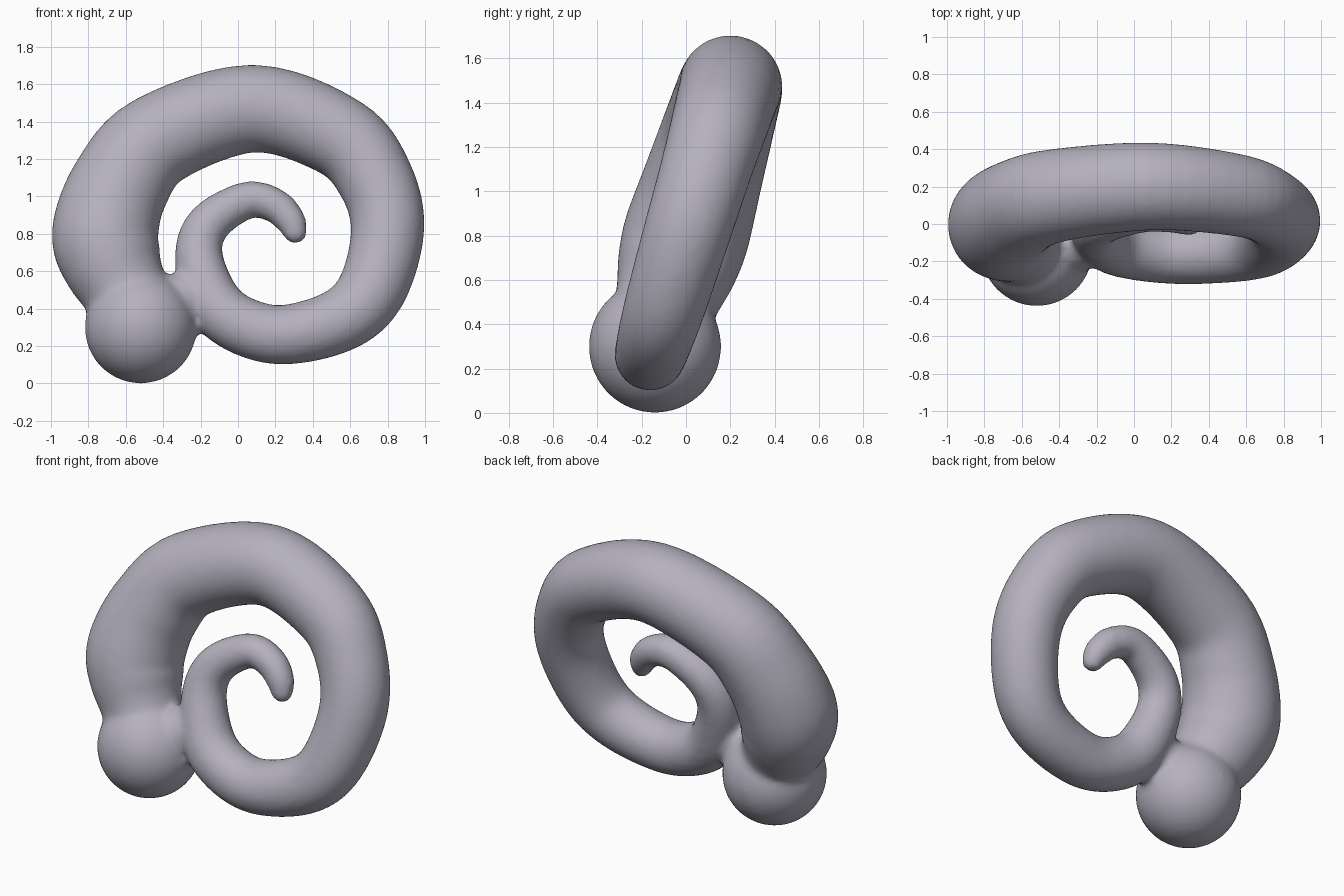
import bpy, bmesh, math
from mathutils import Vector, Matrix

cube = bpy.data.objects.get("Cube")
if cube:
    bpy.data.objects.remove(cube)

# Spiral path: x, z, tube radius, from the head end to the tail tip
PATH = [(-.52, .36, .22), (-.61, .51, .235), (-.675, .65, .27), (-.71, .81, .285),
        (-.63, 1.06, .267), (-.43, 1.30, .25), (.08, 1.47, .235), (.54, 1.32, .22),
        (.73, 1.1, .206), (.80, .83, .197), (.72, .51, .185), (.55, .34, .172),
        (.24, .26, .16), (.0, .32, .155), (-.14, .45, .15), (-.21, .69, .128),
        (-.15, .86, .116), (.05, .98, .1), (.2, .95, .092), (.28, .87, .082),
        (.305, .81, .066)]
SIDES, STEPS = 32, 6


def leaning(x, z):
    """Point on the leaning plane that holds the spiral."""
    return Vector((x, .3 * z - .24, z))


def spline(a, b, c, d, t):
    return b + (c - a) * (t / 2) + (a * 2 - b * 5 + c * 4 - d) * (t * t / 2) \
        + (b * 3 - a - c * 3 + d) * (t ** 3 / 2)


# Smoothed centre line, with the radius carried as a fourth component
keys = [Vector((*leaning(x, z), r)) for x, z, r in PATH]
keys = [keys[0] * 2 - keys[1]] + keys + [keys[-1] * 2 - keys[-2]]
line = [spline(*keys[i:i + 4], s / STEPS) for i in range(len(keys) - 3) for s in range(STEPS)]
line.append(keys[-2])

# Tapering tube
bm = bmesh.new()
normal = Vector((0, 1, -.3)).normalized()
rings = []
for i, p in enumerate(line):
    tangent = (line[min(i + 1, len(line) - 1)] - line[max(i - 1, 0)]).xyz.normalized()
    side = normal.cross(tangent).normalized()
    angles = [math.tau * k / SIDES for k in range(SIDES)]
    rings.append([bm.verts.new(p.xyz + p.w * (side * math.cos(a) + normal * math.sin(a)))
                  for a in angles])
for low, high in zip(rings, rings[1:]):
    for k in range(SIDES):
        n = (k + 1) % SIDES
        bm.faces.new((low[k], low[n], high[n], high[k]))
bm.faces.new(rings[0])
bm.faces.new(rings[-1])


def blob(centre, radius, scale=(1, 1, 1)):
    place = Matrix.Translation(centre) @ Matrix.Diagonal((*scale, 1))
    bmesh.ops.create_uvsphere(bm, u_segments=32, v_segments=20, radius=radius, matrix=place)


# Round head, the bridge to the inner coil, and the blunt tail tip
blob((-.52, -.14, .3), .3)
blob((-.31, -.12, .43), .16, (1, .85, 1))
blob(leaning(.305, .81), .064)
bmesh.ops.recalc_face_normals(bm, faces=bm.faces)

mesh = bpy.data.meshes.new("spiral_body")
bm.to_mesh(mesh)
bm.free()
body = bpy.data.objects.new("spiral_body", mesh)
bpy.context.collection.objects.link(body)

# Fuse the parts and soften the creases
remesh = body.modifiers.new("fuse", 'REMESH')
remesh.mode = 'VOXEL'
remesh.voxel_size = .02
remesh.use_smooth_shade = True
soften = body.modifiers.new("soften", 'SMOOTH')
soften.factor = .5
soften.iterations = 8

# Greyish lilac
lilac = bpy.data.materials.new("grey_lilac")
lilac.use_nodes = True
colour = (.46, .44, .52, 1)
lilac.diffuse_color = colour
lilac.node_tree.nodes["Principled BSDF"].inputs["Base Color"].default_value = colour
mesh.materials.append(lilac)
